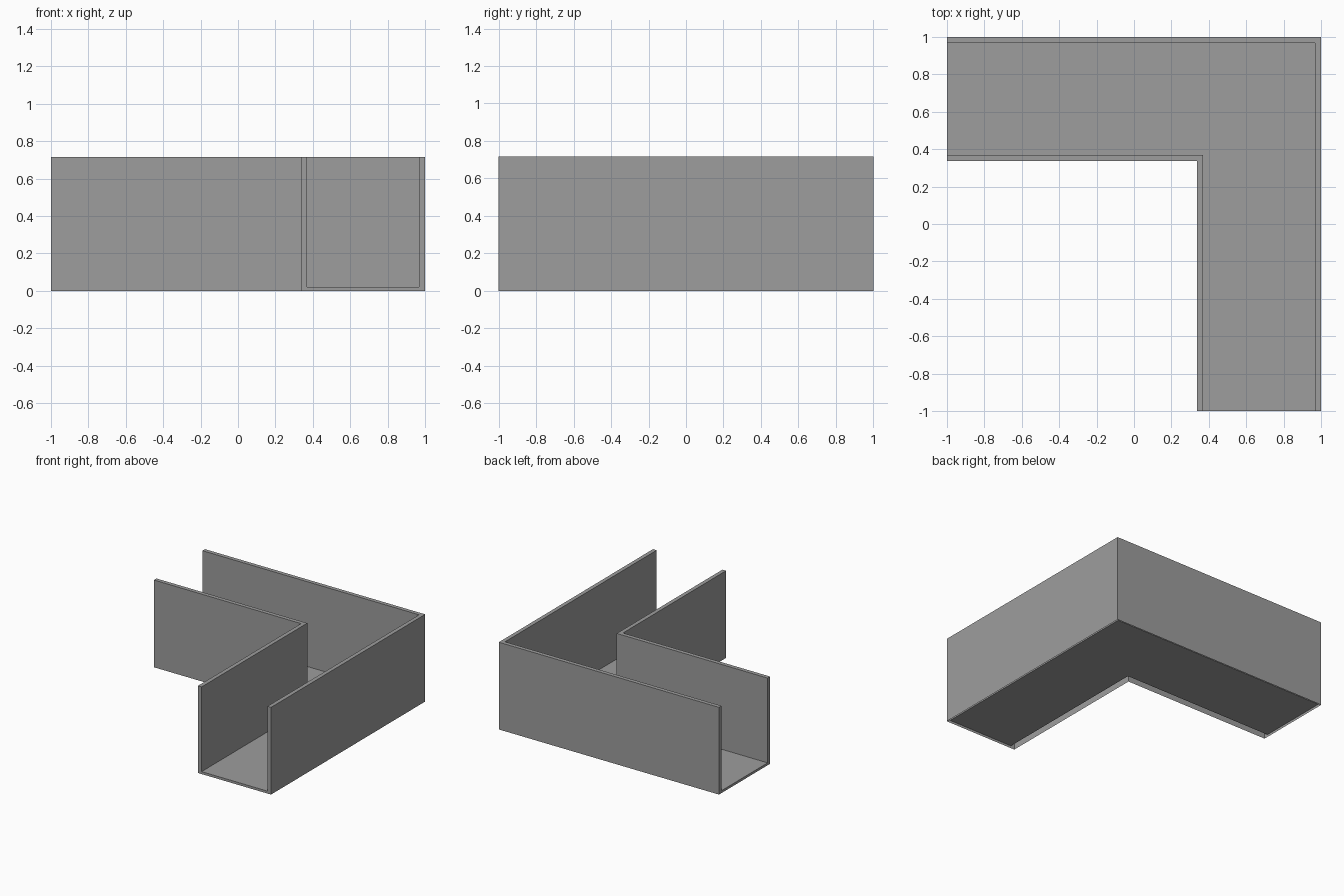
import bpy
import bmesh

cube = bpy.data.objects.get("Cube")
if cube:
    bpy.data.objects.remove(cube, do_unlink=True)

WIDTH, HEIGHT, WALL, FLOOR = 0.663, 0.716, 0.033, 0.02

# Plain grey material
grey = bpy.data.materials.new("plain grey")
grey.use_nodes = True
colour = (0.34, 0.34, 0.34, 1)
grey.diffuse_color = colour
grey.node_tree.nodes["Principled BSDF"].inputs["Base Color"].default_value = colour

# U-shaped channel section: inset from the outer side, height; open underneath
section = [
    (0, 0), (0, HEIGHT), (WALL, HEIGHT), (WALL, FLOOR),
    (WIDTH - WALL, FLOOR), (WIDTH - WALL, HEIGHT), (WIDTH, HEIGHT), (WIDTH, 0),
]

# Stations along the bend: front end, mitred corner, right end
stations = [
    lambda d: (1 - d, -1),
    lambda d: (1 - d, 1 - d),
    lambda d: (-1, 1 - d),
]

bm = bmesh.new()
rings = [[bm.verts.new((*place(d), z)) for d, z in section] for place in stations]

# Walls, rims and floor of both arms
for a, b in zip(rings, rings[1:]):
    for i in range(len(section) - 1):
        bm.faces.new((a[i], a[i + 1], b[i + 1], b[i]))

# End faces of the channel
bm.faces.new(rings[0][::-1])
bm.faces.new(rings[-1])
bmesh.ops.recalc_face_normals(bm, faces=bm.faces[:])

mesh = bpy.data.meshes.new("corner_channel")
bm.to_mesh(mesh)
bm.free()
mesh.materials.append(grey)
channel = bpy.data.objects.new("corner_channel", mesh)
bpy.context.collection.objects.link(channel)
